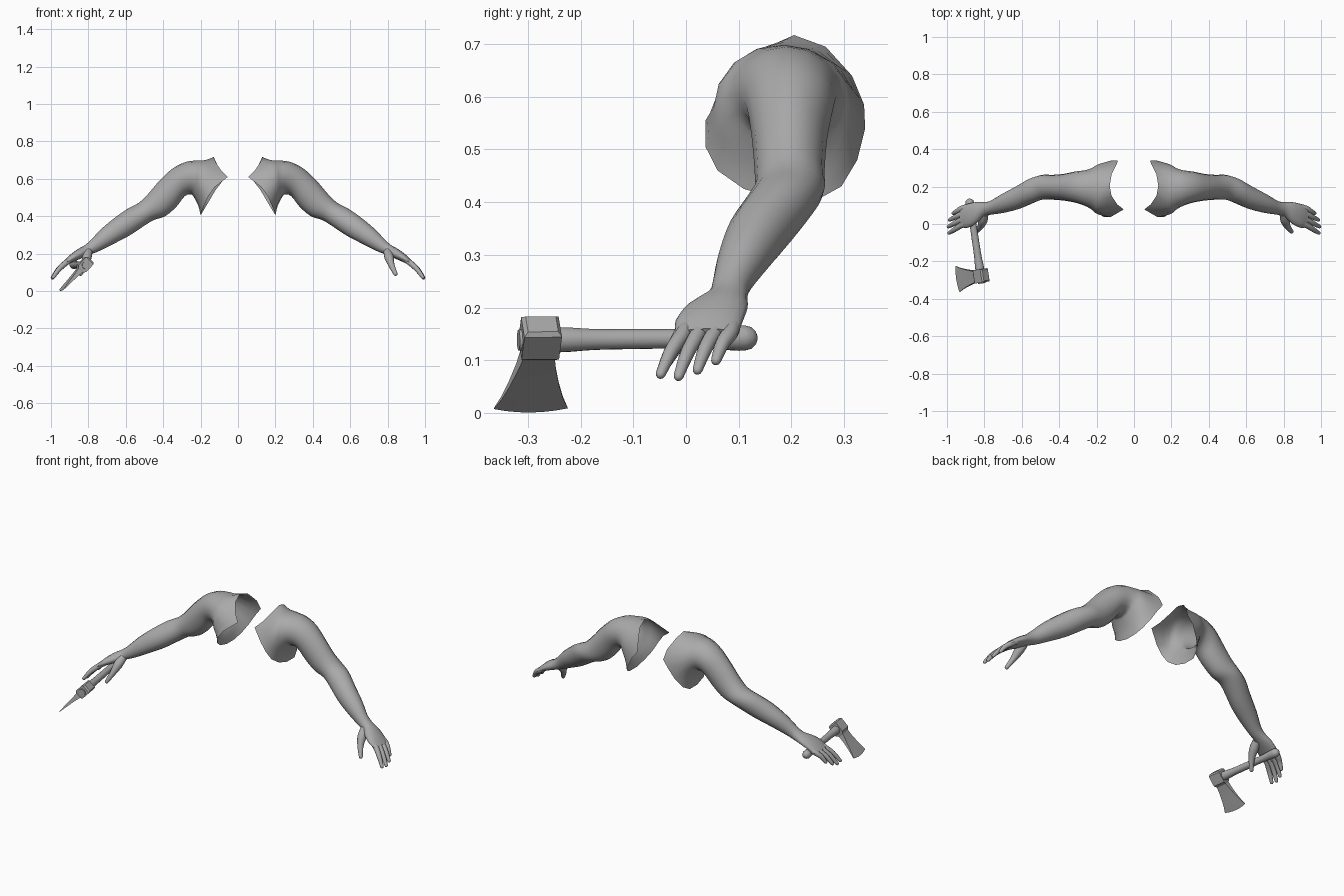
import bpy, bmesh, math
from mathutils import Vector

if "Cube" in bpy.data.objects:
    bpy.data.objects.remove(bpy.data.objects["Cube"])

grey = bpy.data.materials.new("plain grey")
grey.diffuse_color = (0.4, 0.4, 0.4, 1)
grey.use_nodes = True
grey.node_tree.nodes["Principled BSDF"].inputs["Base Color"].default_value = grey.diffuse_color


def loft(name, rings, cap_start=True, cap_end=True, side=1, angle=50):
    """Skin a list of equal-length rings; side=-1 mirrors across x."""
    bm = bmesh.new()
    vs = [[bm.verts.new((p[0] * side, p[1], p[2])) for p in r] for r in rings]
    n = len(rings[0])
    for a, b in zip(vs, vs[1:]):
        for i in range(n):
            j = (i + 1) % n
            bm.faces.new((a[i], a[j], b[j], b[i]))
    if cap_start:
        bm.faces.new(vs[0][::-1])
    if cap_end:
        bm.faces.new(vs[-1])
    bmesh.ops.recalc_face_normals(bm, faces=bm.faces)
    me = bpy.data.meshes.new(name)
    bm.to_mesh(me)
    bm.free()
    ob = bpy.data.objects.new(name, me)
    bpy.context.collection.objects.link(ob)
    me.materials.append(grey)
    bpy.ops.object.select_all(action='DESELECT')
    ob.select_set(True)
    bpy.context.view_layer.objects.active = ob
    bpy.ops.object.shade_smooth_by_angle(angle=math.radians(angle))
    return ob


def spline(pts, steps):
    """Smooth curve through the given vectors of any length."""
    out = []
    for i in range(len(pts) - 1):
        p0, p1, p2 = pts[max(i - 1, 0)], pts[i], pts[i + 1]
        p3 = pts[min(i + 2, len(pts) - 1)]
        for k in range(steps):
            t = k / steps
            out.append([0.5 * (2 * b + (c - a) * t + (2 * a - 5 * b + 4 * c - d) * t * t
                               + (3 * b - a - 3 * c + d) * t ** 3)
                        for a, b, c, d in zip(p0, p1, p2, p3)])
    return out + [list(pts[-1])]


def tube(name, path, side=1, steps=4, n=12):
    """Round limb through (x, y, z, radius) points with a domed tip."""
    pts = spline(path, steps)
    d = (Vector(pts[-1][:3]) - Vector(pts[-2][:3])).normalized()
    tip, r = Vector(pts[-1][:3]), pts[-1][3]
    for a in (30, 58, 80):
        a = math.radians(a)
        pts.append([*(tip + d * r * math.sin(a)), r * math.cos(a)])
    rings = []
    for i, p in enumerate(pts):
        t = (Vector(pts[min(i + 1, len(pts) - 1)][:3]) - Vector(pts[max(i - 1, 0)][:3])).normalized()
        u = t.cross(Vector((0.3, 0.3, 0.9)).normalized()).normalized()
        w = t.cross(u)
        rings.append([Vector(p[:3]) + p[3] * (u * math.cos(k * math.tau / n) + w * math.sin(k * math.tau / n))
                      for k in range(n)])
    return loft(name, rings, side=side)


# Open torso edge: starts at the back, runs over the top, then front and bottom
opening = [(.12, .34, .54), (.085, .338, .585), (.095, .315, .64), (.12, .265, .695),
           (.13, .205, .717), (.12, .15, .69), (.09, .105, .645), (.055, .078, .61),
           (.125, .037, .555), (.16, .037, .505), (.18, .06, .46), (.195, .11, .425),
           (.2, .18, .405), (.2, .25, .405), (.185, .295, .43), (.155, .325, .48)]

# Arm sections: top x, top z, bottom x, bottom z, front y, back y
sections = [(.175, .70, .212, .455, .052, .318), (.22, .698, .235, .50, .078, .298),
            (.28, .69, .25, .517, .098, .287), (.35, .655, .285, .507, .115, .28),
            (.42, .59, .33, .45, .125, .268), (.48, .52, .39, .40, .13, .263),
            (.53, .472, .45, .38, .13, .263), (.59, .44, .50, .35, .112, .245),
            (.655, .395, .58, .297, .08, .205), (.73, .333, .66, .255, .06, .163),
            (.785, .275, .74, .215, .05, .125), (.82, .245, .785, .197, .04, .117),
            (.86, .222, .83, .178, .002, .117), (.90, .192, .878, .157, -.02, .108),
            (.932, .16, .918, .138, -.018, .098)]

# Fingers: knuckle y, tip (x, y, z)
fingers = {"index": (-.004, .988, -.048, .074), "middle": (.024, .992, -.014, .07),
           "ring": (.054, .986, .022, .082), "little": (.084, .966, .057, .1)}

rings = [opening]
for xt, zt, xb, zb, yf, yb in sections:
    c = Vector(((xt + xb) / 2, (yf + yb) / 2, (zt + zb) / 2))
    up = Vector(((xt - xb) / 2, 0, (zt - zb) / 2))
    out = Vector((0, (yb - yf) / 2, 0))
    rings.append([c + out * math.cos(k * math.tau / 16) + up * math.sin(k * math.tau / 16)
                  for k in range(16)])
strips = [spline([r[k] for r in rings], 3) for k in range(16)]
arm_rings = list(zip(*strips))

# Both arms with hands
for side, tag in ((1, "left"), (-1, "right")):
    loft(tag + "_arm", arm_rings, cap_start=False, side=side, angle=70)
    for name, (ky, x, y, z) in fingers.items():
        tube(f"{tag}_{name}_finger",
             [(.885, ky + .008, .172, .013), (.918, ky, .152, .0155),
              (.918 * .45 + x * .55, ky * .45 + y * .55, .152 * .45 + z * .55 + .008, .0135),
              (x, y, z, .0095)], side)
    tube(tag + "_thumb", [(.80, .055, .21, .022), (.808, .02, .18, .025),
                          (.82, -.012, .14, .017), (.842, -.04, .092, .011)], side)

# Axe handle with a swollen knob at the grip end
knob, far = Vector((-.878, .112, .142)), Vector((-.813, -.318, .138))
profile = [(1, .02), (.82, .024), (.66, .02), (.45, .019), (.25, .0185), (.12, .021), (.04, .024), (0, .024)]
tube("axe_handle", [(*knob.lerp(far, t), r) for t, r in profile], n=14)

# Axe head: along = toward the grip, down = toward the cutting edge
origin = Vector((-.818, -.277, .141))
along = (knob - far).normalized()
down = Vector((-.69, -.03, -.72))
down = (down - along * down.dot(along)).normalized()
thick = along.cross(down)
# distance down, half length, half thickness, edge bulge
head = [(-.038, .029, .021, 0), (-.03, .036, .028, 0), (.028, .036, .028, 0), (.042, .031, .016, 0),
        (.075, .037, .011, 0), (.12, .048, .007, .003), (.155, .059, .004, .006), (.183, .071, .0008, .01)]
head_rings = []
for d, a, t, bulge in head:
    row = [(-1 + k / 3) for k in range(7)]
    ring = [(s, 1) for s in row] + [(s, -1) for s in reversed(row)]
    head_rings.append([origin + along * a * s + down * (d + bulge * (1 - s * s)) + thick * t * e
                       for s, e in ring])
loft("axe_head", head_rings, angle=25)
